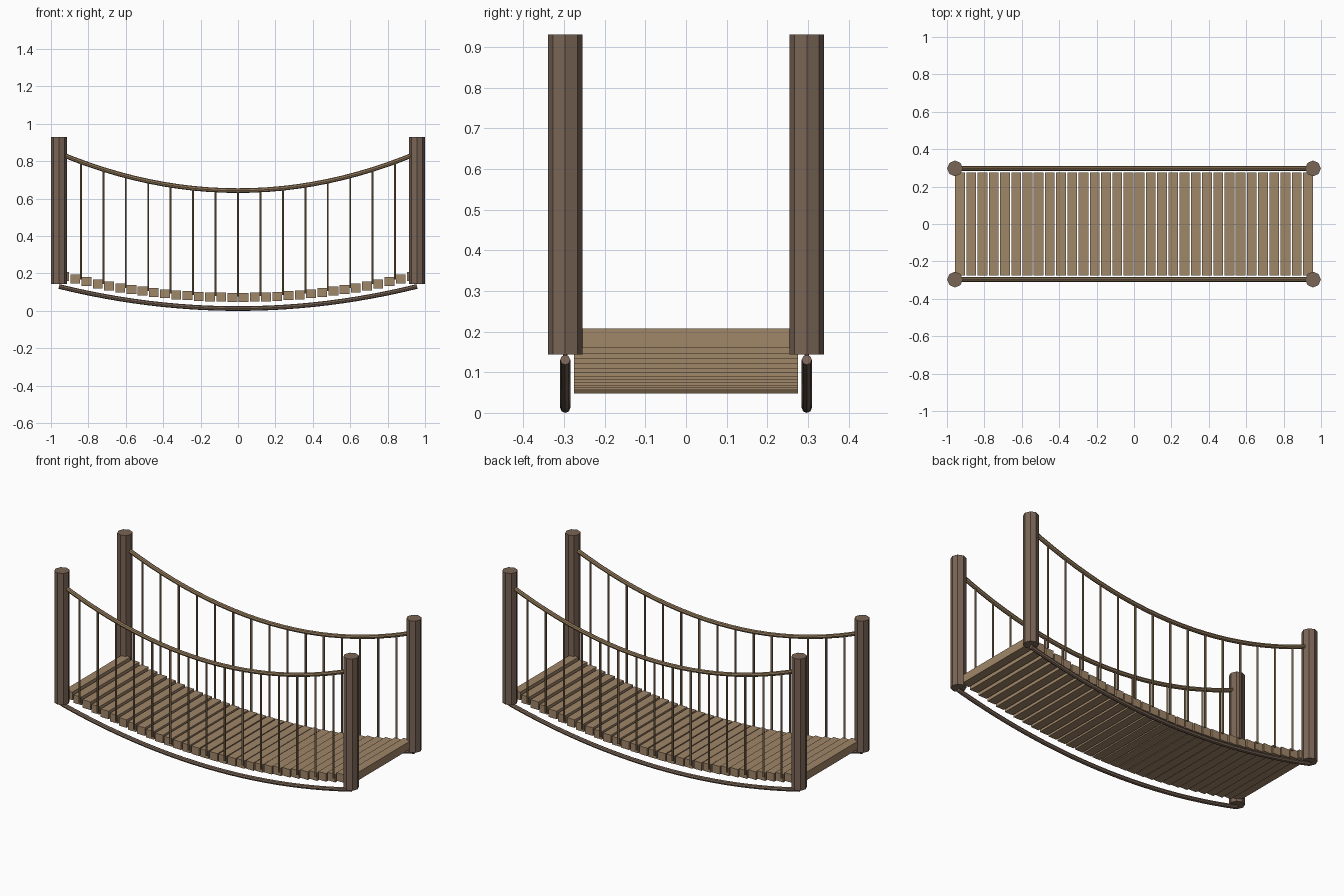
import bpy, bmesh, math
from mathutils import Vector

if "Cube" in bpy.data.objects:
    bpy.data.objects.remove(bpy.data.objects["Cube"])

END_X, SIDE_Y = 0.957, 0.297


def material(name, rgb):
    m = bpy.data.materials.new(name)
    lin = [((c / 255 + 0.055) / 1.055) ** 2.4 for c in rgb]
    m.diffuse_color = (*lin, 1)
    m.use_nodes = True
    m.node_tree.nodes["Principled BSDF"].inputs["Base Color"].default_value = m.diffuse_color
    return m


post_wood = material("dark post wood", (122, 101, 86))
plank_wood = material("light plank wood", (160, 134, 104))
rail_wood = material("rope tan", (146, 121, 90))


def sag(x, low, drop):
    return low + drop * (x / END_X) ** 2


def rail_z(x):
    return sag(x, 0.643, 0.20)


def plank_z(x):
    return sag(x, 0.072, 0.118)


def cable_z(x):
    return sag(x, 0.0125, 0.118)


def finish(name, bm, mat):
    bmesh.ops.recalc_face_normals(bm, faces=bm.faces)
    me = bpy.data.meshes.new(name)
    bm.to_mesh(me)
    bm.free()
    me.materials.append(mat)
    ob = bpy.data.objects.new(name, me)
    bpy.context.collection.objects.link(ob)
    return ob


def tube(name, points, radius, sides, mat):
    """Sweep a polygon along points lying in an xz plane."""
    bm = bmesh.new()
    rings = []
    for i, p in enumerate(points):
        t = (points[min(i + 1, len(points) - 1)] - points[max(i - 1, 0)]).normalized()
        side = Vector((0, 1, 0))
        up = t.cross(side)
        angles = [2 * math.pi * k / sides for k in range(sides)]
        rings.append([bm.verts.new(p + radius * (math.cos(a) * side + math.sin(a) * up))
                      for a in angles])
    for a, b in zip(rings, rings[1:]):
        for k in range(sides):
            n = (k + 1) % sides
            bm.faces.new((a[k], a[n], b[n], b[k]))
    bm.faces.new(rings[0])
    bm.faces.new(rings[-1])
    return finish(name, bm, mat)


def sagging_tube(name, y, height, radius, mat):
    xs = [END_X * (i / 12 - 1) for i in range(25)]
    tube(name, [Vector((x, y, height(x))) for x in xs], radius, 8, mat)


for label, y in (("front", -SIDE_Y), ("back", SIDE_Y)):
    # End posts
    for end, x in (("left", -END_X), ("right", END_X)):
        tube(f"{label}_{end}_post", [Vector((x, y, 0.143)), Vector((x, y, 0.93))],
             0.042, 8, post_wood)
    # Hand rail and support cable
    sagging_tube(f"{label}_hand_rail", y, rail_z, 0.0125, rail_wood)
    sagging_tube(f"{label}_support_cable", y, cable_z, 0.0125, post_wood)
    # Hangers
    for i in range(-7, 8):
        x = i * 0.12
        tube(f"{label}_hanger_{i + 8}",
             [Vector((x, y, plank_z(x) + 0.005)), Vector((x, y, rail_z(x)))],
             0.006, 6, rail_wood)

# Deck planks
for i in range(32):
    x = -0.93 + 0.06 * i
    bm = bmesh.new()
    bmesh.ops.create_cube(bm, size=1)
    bmesh.ops.scale(bm, vec=(0.052, 0.55, 0.048), verts=bm.verts)
    bmesh.ops.translate(bm, vec=(x, 0, plank_z(x)), verts=bm.verts)
    finish(f"plank_{i + 1}", bm, plank_wood)
